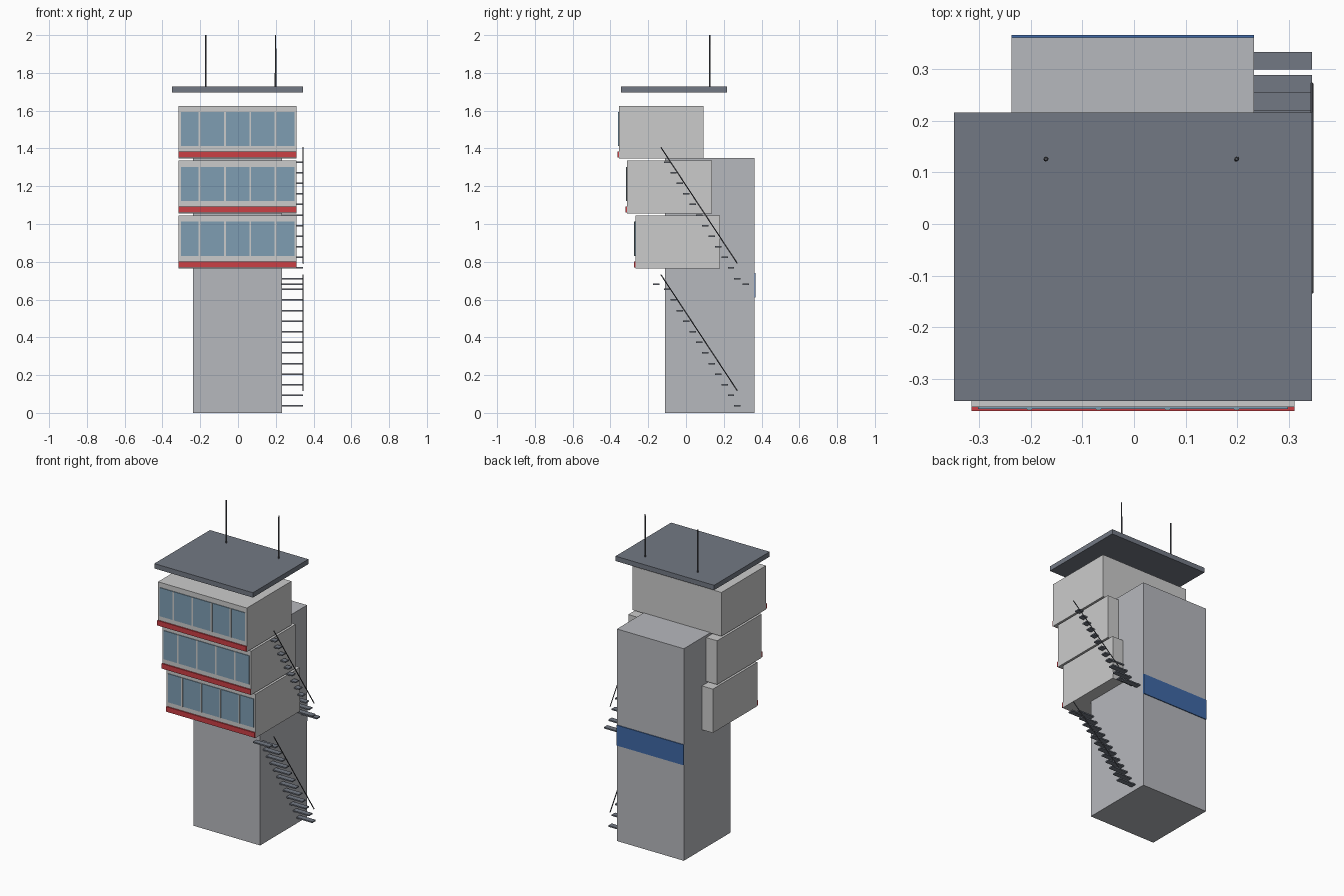
import bpy
from mathutils import Vector

if "Cube" in bpy.data.objects:
    bpy.data.objects.remove(bpy.data.objects["Cube"])


def material(name, rgb):
    m = bpy.data.materials.new(name)
    m.diffuse_color = (*rgb, 1)
    m.use_nodes = True
    m.node_tree.nodes["Principled BSDF"].inputs["Base Color"].default_value = m.diffuse_color
    return m


SLATE = material("slate", (0.17, 0.19, 0.23))
DARK = material("dark_metal", (0.09, 0.095, 0.11))
GLASS = material("glass", (0.21, 0.34, 0.45))
RED = material("red", (0.6, 0.05, 0.06))
BLUE = material("blue", (0.05, 0.14, 0.38))
CONCRETE = material("concrete", (0.47, 0.48, 0.51))


def finish(obj, name, mat):
    obj.name = name
    if mat:
        obj.data.materials.append(mat)
    return obj


def box(name, x, y, z, mat=None):
    """Box from (min, max) ranges on each axis."""
    bpy.ops.mesh.primitive_cube_add(size=1, location=[(a + b) / 2 for a, b in (x, y, z)])
    obj = bpy.context.object
    obj.scale = [b - a for a, b in (x, y, z)]
    bpy.ops.object.transform_apply(location=False, rotation=False, scale=True)
    return finish(obj, name, mat)


def rod(name, start, end, r1, r2, mat):
    a, b = Vector(start), Vector(end)
    bpy.ops.mesh.primitive_cone_add(vertices=8, radius1=r1, radius2=r2,
                                    depth=(b - a).length, location=(a + b) / 2)
    obj = bpy.context.object
    obj.rotation_euler = (b - a).to_track_quat('Z', 'Y').to_euler()
    return finish(obj, name, mat)


CX = -0.002  # centre line of the building

# Tower shaft with a blue stripe on the back
box("tower_shaft", (-0.238, 0.233), (-0.11, 0.362), (0, 1.35), CONCRETE)
box("back_stripe", (-0.238, 0.233), (0.36, 0.367), (0.61, 0.74), BLUE)

# Three cabins, each stepping further forward
for i in range(3):
    front = -0.268 - 0.0435 * i
    z = 0.765 + 0.291 * i
    n = i + 1
    box(f"cabin_{n}", (CX - 0.313, CX + 0.313), (front, front + 0.448), (z, z + 0.279))
    box(f"window_{n}", (CX - 0.301, CX + 0.301), (front - 0.004, front + 0.002),
        (z + 0.065, z + 0.247), GLASS)
    box(f"red_band_{n}", (CX - 0.313, CX + 0.313), (front - 0.008, front + 0.002),
        (z + 0.004, z + 0.036), RED)
    for k in range(4):
        x = CX + (k - 1.5) * 0.134
        box(f"mullion_{n}_{k + 1}", (x - 0.005, x + 0.005), (front - 0.006, front + 0.002),
            (z + 0.065, z + 0.247))

# Floating roof slab and two antennas
box("roof_slab", (-0.349, 0.345), (-0.343, 0.216), (1.697, 1.728), SLATE)
for i, x in enumerate((-0.171, 0.199)):
    rod(f"antenna_{i + 1}", (x, 0.126, 1.72), (x, 0.126, 2.0), 0.005, 0.003, DARK)


# Outside stairs: two flights, landing treads and handrails
def tread(name, y, z):
    box(name, (0.228, 0.345), (y - 0.017, y + 0.017), (z - 0.004, z + 0.004), SLATE)


for f in range(2):
    base = 0.037 + 0.674 * f
    for k in range(12):
        tread(f"stair_{f + 1}_tread_{k + 1}", 0.272 - 0.0338 * k, base + 0.0561 * k)
    rod(f"stair_{f + 1}_handrail", (0.345, 0.272, base + 0.08), (0.345, -0.133, base + 0.695),
        0.003, 0.003, DARK)
for i, y in enumerate((-0.158, 0.317)):
    tread(f"landing_{i + 1}", y, 0.68)
